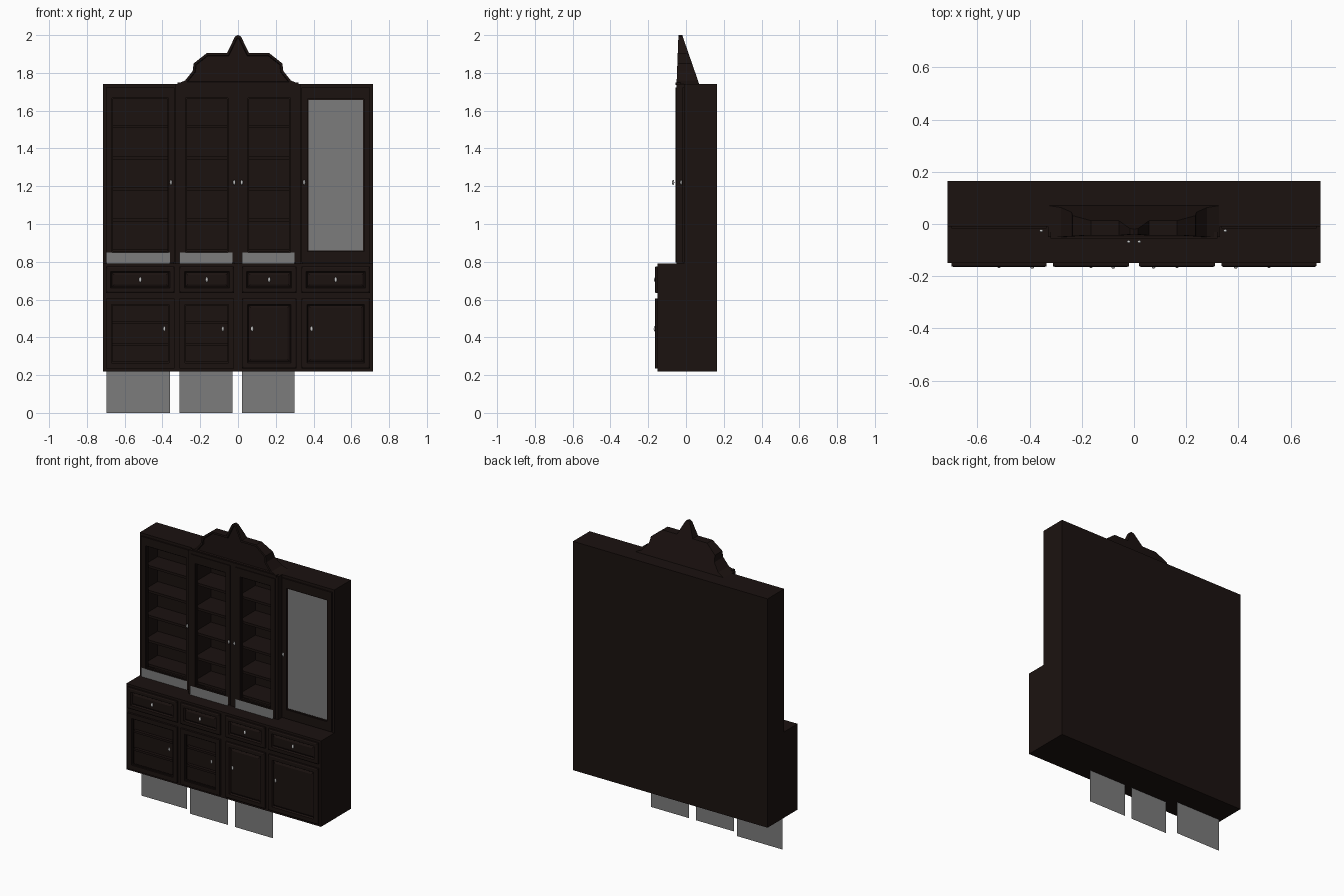
import bpy, bmesh
from mathutils import Matrix

if "Cube" in bpy.data.objects:
    bpy.data.objects.remove(bpy.data.objects["Cube"])


def material(name, rgb):
    m = bpy.data.materials.new(name)
    m.diffuse_color = (*rgb, 1)
    m.use_nodes = True
    m.node_tree.nodes["Principled BSDF"].inputs["Base Color"].default_value = m.diffuse_color
    return m


WOOD = material("dark_wood", (0.011, 0.006, 0.005))
GLASS = material("grey_glass", (0.2, 0.2, 0.2))


def finish(name, bm, mat=None):
    bmesh.ops.recalc_face_normals(bm, faces=bm.faces)
    me = bpy.data.meshes.new(name)
    bm.to_mesh(me)
    bm.free()
    if mat:
        me.materials.append(mat)
    ob = bpy.data.objects.new(name, me)
    bpy.context.collection.objects.link(ob)
    return ob


def add_box(bm, x0, x1, y0, y1, z0, z1):
    m = Matrix.Translation(((x0 + x1) / 2, (y0 + y1) / 2, (z0 + z1) / 2))
    m = m @ Matrix.Diagonal((x1 - x0, y1 - y0, z1 - z0, 1))
    bmesh.ops.create_cube(bm, size=1, matrix=m)


def box(name, *dims):
    bm = bmesh.new()
    add_box(bm, *dims)
    return finish(name, bm, WOOD)


def steps(bm, face, moves):
    for width, depth in moves:
        bmesh.ops.inset_region(bm, faces=[face], thickness=width, use_even_offset=True)
        for v in face.verts:
            v.co.y += depth


def front_face(bm):
    return min(bm.faces, key=lambda f: f.calc_center_median().y)


# solid front with chamfered rim, sunk field and raised panel
def panel_front(name, x0, x1, z0, z1, y0, y1, rail):
    bm = bmesh.new()
    add_box(bm, x0, x1, y0 + 0.004, y1, z0, z1)
    steps(bm, front_face(bm), [(0.008, -0.004), (rail, 0), (0.006, 0.01), (0.012, -0.006)])
    finish(name, bm, WOOD)


# open frame with a moulded inner lip
def frame(name, x0, x1, z0, z1, y0, y1, side, rail):
    bm = bmesh.new()
    for a, b in ((x0, x0 + side), (x1 - side, x1)):
        add_box(bm, a, b, y0, y1, z0, z1)
    for a, b in ((z0, z0 + rail), (z1 - rail, z1)):
        add_box(bm, x0 + side, x1 - side, y0, y1, a, b)
    lip, yb = 0.006, y0 + 0.008
    for a, b in ((x0 + side, x0 + side + lip), (x1 - side - lip, x1 - side)):
        add_box(bm, a, b, yb, y1, z0 + rail, z1 - rail)
    for a, b in ((z0 + rail, z0 + rail + lip), (z1 - rail - lip, z1 - rail)):
        add_box(bm, x0 + side, x1 - side, yb, y1, a, b)
    finish(name, bm, WOOD)


def pane(name, x0, x1, y, z0, z1):
    bm = bmesh.new()
    bm.faces.new([bm.verts.new(p) for p in ((x0, y, z0), (x1, y, z0), (x1, y, z1), (x0, y, z1))])
    finish(name, bm, GLASS)


def knob(x, y, z):
    bm = bmesh.new()
    bmesh.ops.create_uvsphere(bm, u_segments=10, v_segments=6, radius=1,
                              matrix=Matrix.Translation((x, y - 0.008, z)) @ Matrix.Diagonal((0.007, 0.006, 0.014, 1)))
    for f in bm.faces:
        f.smooth = True
    finish("knob", bm)


BAYS = [(-0.70, -0.335), (-0.31, -0.02), (0.02, 0.31), (0.335, 0.70)]

# lower cabinet
box("lower_body", -0.715, 0.715, -0.12, 0.165, 0.22, 0.77)
box("lower_top", -0.715, 0.715, -0.15, 0.165, 0.77, 0.79)
box("lower_base_rail", -0.715, 0.715, -0.15, -0.12, 0.22, 0.24)
box("lower_middle_rail", -0.715, 0.715, -0.15, -0.12, 0.60, 0.635)
for x0, x1 in ((-0.715, -0.69), (-0.345, -0.30), (-0.03, 0.03), (0.30, 0.345), (0.69, 0.715)):
    box("lower_stile", x0, x1, -0.15, -0.12, 0.24, 0.77)

# upper cabinet shell
box("upper_back", -0.715, 0.715, 0.15, 0.165, 0.79, 1.74)
box("upper_top", -0.715, 0.715, -0.01, 0.15, 1.715, 1.74)
box("centre_top", -0.33, 0.33, -0.05, -0.01, 1.715, 1.74)
for s in (-1, 1):
    box("upper_side", min(s * 0.715, s * 0.695), max(s * 0.715, s * 0.695), -0.01, 0.15, 0.79, 1.715)
    box("centre_upright", min(s * 0.33, s * 0.305), max(s * 0.33, s * 0.305), -0.05, 0.15, 0.79, 1.715)
    box("side_stile", min(s * 0.345, s * 0.33), max(s * 0.345, s * 0.33), -0.01, 0.15, 0.79, 1.715)
box("centre_divider", -0.022, 0.022, -0.05, 0.15, 0.79, 1.715)

for i, (x0, x1) in enumerate(BAYS):
    mid = (x0 + x1) / 2
    centre = i in (1, 2)
    # upper door and shelves
    y = -0.055 if centre else -0.018
    frame("upper_door", x0, x1, 0.795, 1.722, y, y + 0.022, 0.033, 0.055 if i < 3 else 0.06)
    for z in (0.86, 1.02, 1.185, 1.35, 1.515):
        box("shelf", x0, x1, y + 0.035, 0.15, z - 0.008, z + 0.008)
    # drawer
    panel_front("drawer", x0, x1, 0.635, 0.775, -0.165, -0.15, 0.018)
    knob(mid, -0.155, 0.705)
    # lower door
    if i < 2:
        frame("lower_door", x0, x1, 0.235, 0.605, -0.163, -0.145, 0.03, 0.03)
        for z in (0.36, 0.48):
            box("lower_shelf_edge", x0 + 0.03, x1 - 0.03, -0.14, -0.12, z - 0.007, z + 0.007)
    else:
        panel_front("lower_door", x0, x1, 0.235, 0.605, -0.165, -0.15, 0.022)

# door knobs
for x in (-0.355, -0.02, 0.02, 0.35):
    knob(x, -0.06 if abs(x) < 0.1 else -0.018, 1.22)
for x in (-0.39, -0.08, 0.075, 0.39):
    knob(x, -0.157, 0.445)

# glass: one fitted pane and three dropped to the floor
pane("fitted_glass", 0.368, 0.667, -0.008, 0.855, 1.675)
pane("dropped_glass_left", -0.695, -0.36, -0.0185, 0, 0.85)
pane("dropped_glass_middle", -0.31, -0.03, -0.062, 0, 0.85)
pane("dropped_glass_right", 0.02, 0.30, -0.062, 0, 0.85)

# pediment: stepped crest, vertical front, back sloping forwards
half = [(0.325, 1.74), (0.28, 1.76), (0.24, 1.81), (0.235, 1.85), (0.165, 1.905), (0.058, 1.905), (0.016, 1.992)]
outline = [(-x, z) for x, z in half] + [(0, 2.0)] + [(x, z) for x, z in reversed(half)]
bm = bmesh.new()
front = [bm.verts.new((x, -0.05 + 0.04 * (z - 1.74) / 0.26 * 0.25, z)) for x, z in outline]
back = [bm.verts.new((x, 0.07 - 0.09 * (z - 1.74) / 0.26, z)) for x, z in outline]
face = bm.faces.new(front)
bm.faces.new(back[::-1])
n = len(front)
for i in range(n):
    j = (i + 1) % n
    bm.faces.new((front[i], back[i], back[j], front[j]))
bmesh.ops.recalc_face_normals(bm, faces=bm.faces)
steps(bm, face, [(0.012, 0), (0.003, 0.01)])
finish("pediment", bm, WOOD)
box("pediment_base_moulding", -0.32, 0.32, -0.056, -0.03, 1.735, 1.748)
